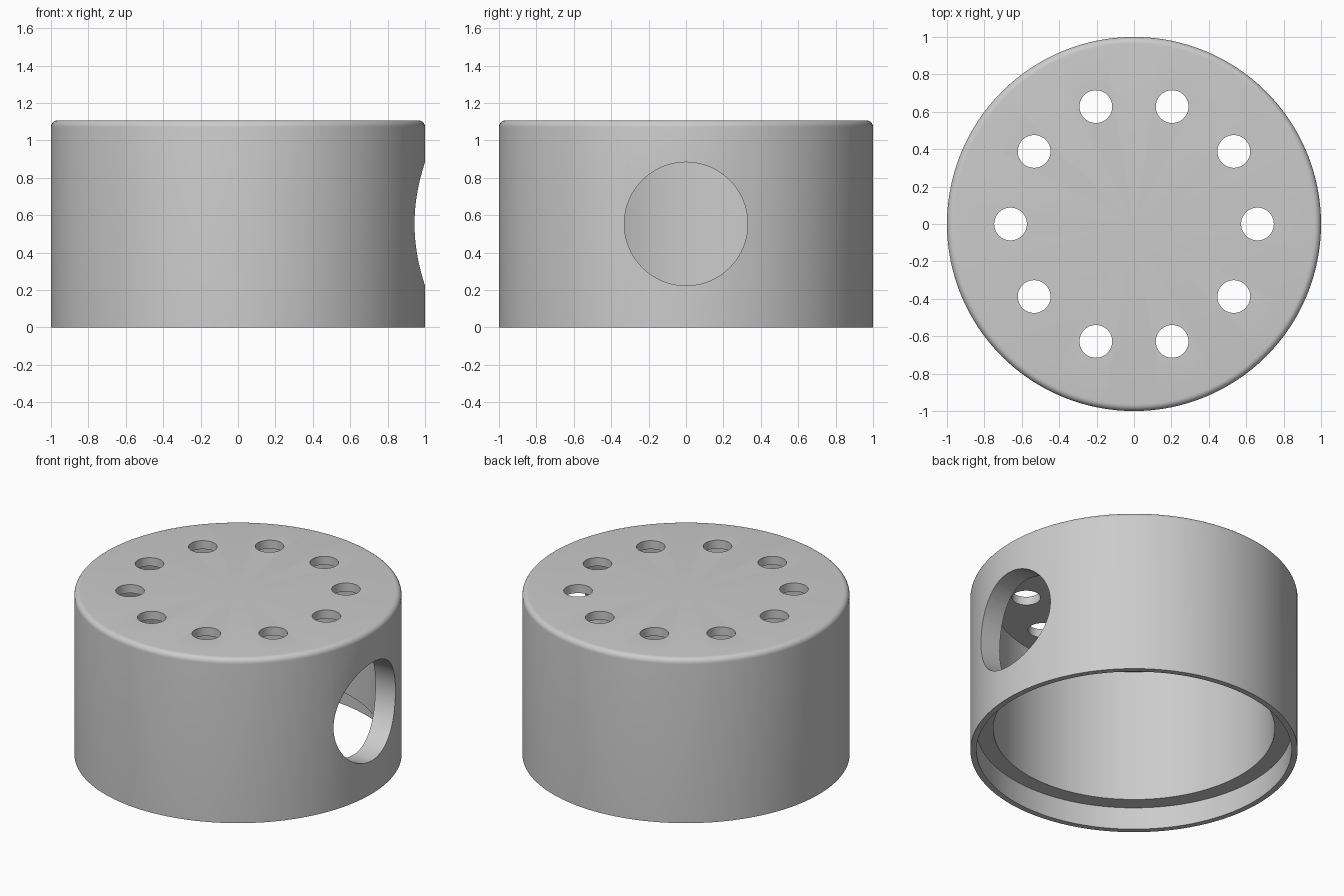
import bpy, bmesh, math
from mathutils import Matrix, Vector

old = bpy.data.objects.get("Cube")
if old:
    bpy.data.objects.remove(old, do_unlink=True)

HEIGHT = 1.107
CEILING = 1.05
HOLE_RING = 0.66
SEGMENTS = 128

grey = bpy.data.materials.new("plain grey")
grey.use_nodes = True
colour = (0.6, 0.6, 0.6, 1)
grey.diffuse_color = colour
grey.node_tree.nodes["Principled BSDF"].inputs["Base Color"].default_value = colour


def make_object(name, bm):
    bmesh.ops.recalc_face_normals(bm, faces=bm.faces)
    mesh = bpy.data.meshes.new(name)
    bm.to_mesh(mesh)
    bm.free()
    mesh.materials.append(grey)
    obj = bpy.data.objects.new(name, mesh)
    bpy.context.collection.objects.link(obj)
    return obj


def lathe(name, profile):
    bm = bmesh.new()
    verts = [bm.verts.new((r, 0, z)) for r, z in profile]
    edges = [bm.edges.new(pair) for pair in zip(verts, verts[1:])]
    bmesh.ops.spin(bm, geom=verts + edges, cent=(0, 0, 0), axis=(0, 0, 1),
                   angle=math.tau, steps=SEGMENTS, use_duplicate=False)
    bmesh.ops.remove_doubles(bm, verts=bm.verts, dist=0.0001)
    return make_object(name, bm)


def add_cylinder(bm, radius, depth, matrix):
    bmesh.ops.create_cone(bm, cap_ends=True, segments=64, radius1=radius,
                          radius2=radius, depth=depth, matrix=matrix)


# Hollow cap with a rounded top edge and a stepped socket at its open bottom
fillet = 0.035
rounded = [(1 - fillet + fillet * math.cos(a), HEIGHT - fillet + fillet * math.sin(a))
           for a in (math.radians(15 * i) for i in range(7))]
cap = lathe("vented_cap", [(0, CEILING), (0.86, CEILING), (0.86, 0.15), (0.963, 0.15),
                           (0.963, 0), (1, 0)] + rounded + [(0, HEIGHT)])

# Cutters: ring of ten vent holes and one side port
bm = bmesh.new()
for i in range(10):
    spot = Matrix.Rotation(math.tau * i / 10, 4, "Z") @ Vector((HOLE_RING, 0, HEIGHT))
    add_cylinder(bm, 0.0875, 0.4, Matrix.Translation(spot))
add_cylinder(bm, 0.33, 0.8, Matrix.Translation((1, 0, HEIGHT / 2)) @ Matrix.Rotation(math.pi / 2, 4, "Y"))
cutter = make_object("hole_cutter", bm)
cutter.hide_render = True

cut = cap.modifiers.new("holes", "BOOLEAN")
cut.operation = "DIFFERENCE"
cut.solver = "EXACT"
cut.use_self = True
cut.object = cutter

# Bake the holes, drop the cutter and shade the curved walls smoothly
bpy.ops.object.select_all(action="DESELECT")
bpy.context.view_layer.objects.active = cap
cap.select_set(True)
bpy.ops.object.modifier_apply(modifier=cut.name)
bpy.data.objects.remove(cutter, do_unlink=True)
bpy.ops.object.shade_smooth_by_angle(angle=math.radians(30))
